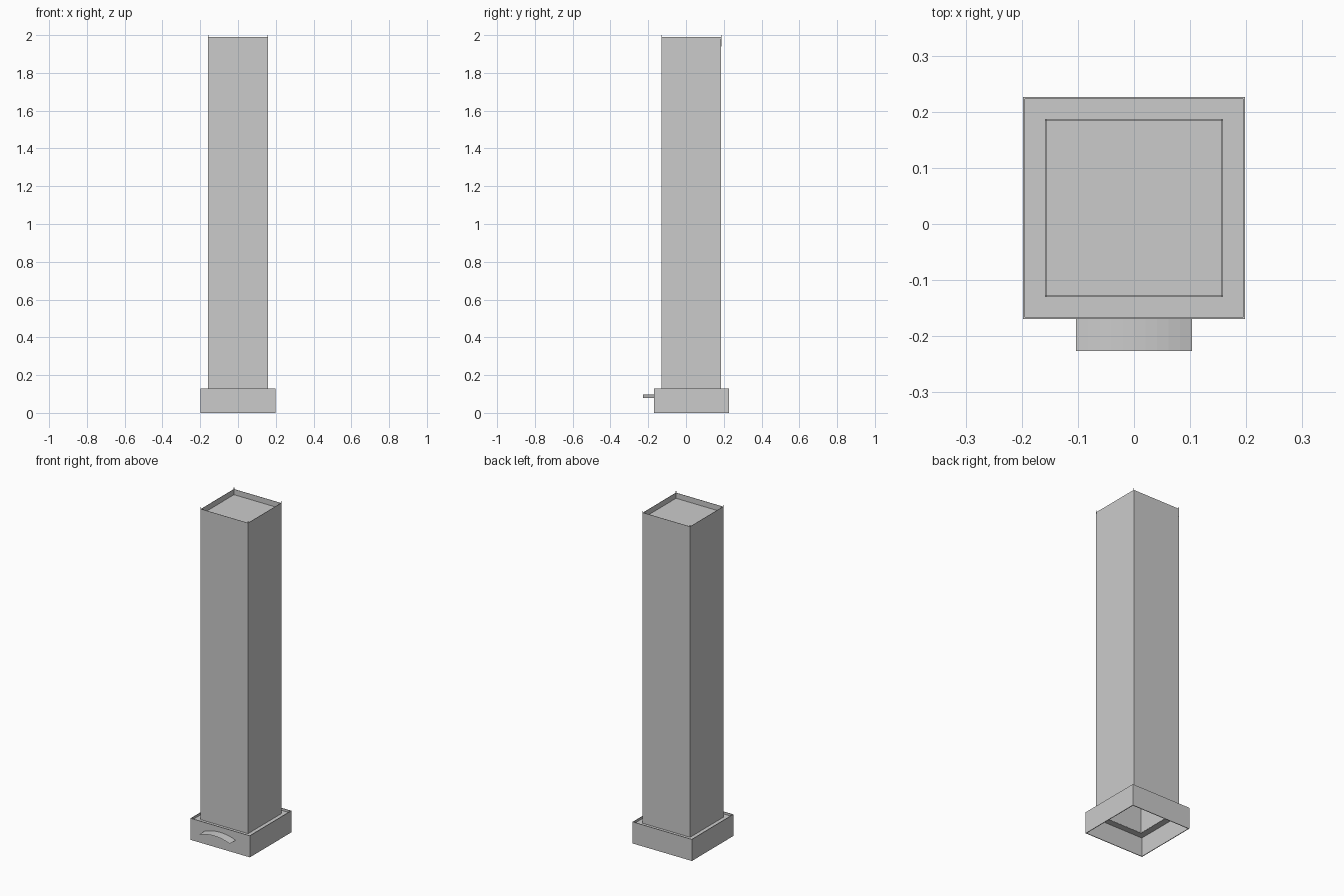
import bpy, bmesh, math

if "Cube" in bpy.data.objects:
    bpy.data.objects.remove(bpy.data.objects["Cube"])

CY = 0.0285  # the square body sits slightly behind the origin


def make(name, verts, faces):
    me = bpy.data.meshes.new(name)
    me.from_pydata(verts, [], faces)
    bm = bmesh.new()
    bm.from_mesh(me)
    bmesh.ops.recalc_face_normals(bm, faces=bm.faces)
    bm.to_mesh(me)
    bm.free()
    ob = bpy.data.objects.new(name, me)
    bpy.context.collection.objects.link(ob)
    return ob


def square(h, z):
    return [(sx * h, CY + sy * h, z) for sx, sy in ((-1, -1), (1, -1), (1, 1), (-1, 1))]


def lathe_square(name, profile, closed=True):
    """Sweep a (half width, z) profile around a square."""
    verts = [v for h, z in profile for v in square(h, z)]
    n = len(profile)
    faces = []
    for i in range(n if closed else n - 1):
        a, b = i * 4, (i + 1) % n * 4
        for k in range(4):
            m = (k + 1) % 4
            faces.append((a + k, a + m, b + m, b + k))
    return make(name, verts, faces)


# Open-bottomed base: thin skirt with a recessed ledge around the column
lathe_square("base_skirt", [(0.198, 0), (0.198, 0.13), (0.194, 0.13), (0.194, 0.117),
                            (0.157, 0.117), (0.157, 0.114), (0.194, 0.114), (0.194, 0)])

# Hollow column of thin walls
lathe_square("column_walls", [(0.158, 0.115), (0.158, 1.99), (0.156, 1.99), (0.156, 0.115)])

# Recessed top panel
make("top_panel", square(0.156, 1.957), [(0, 1, 2, 3)])

# Corner pins, the back left one longer
for label, sx, sy, low in (("front_left", -1, -1, 1.98), ("front_right", 1, -1, 1.98),
                           ("back_right", 1, 1, 1.98), ("back_left", -1, 1, 1.94)):
    bpy.ops.mesh.primitive_cube_add(size=1, location=(sx * 0.1575, CY + sy * 0.1575, (low + 2) / 2))
    pin = bpy.context.object
    pin.name = label + "_pin"
    pin.scale = (0.003, 0.003, 2 - low)

# Thin arched pull handle on the front
N = 10
verts, faces = [], []
for i in range(N + 1):
    t = -1 + 2 * i / N
    x, z = 0.103 * t, 0.078 + 0.02 * (1 - t * t)
    verts += [(x, -0.2265, z), (x, -0.169, z)]
    if i:
        a = 2 * i - 2
        faces.append((a, a + 2, a + 3, a + 1))
make("pull_handle", verts, faces)
